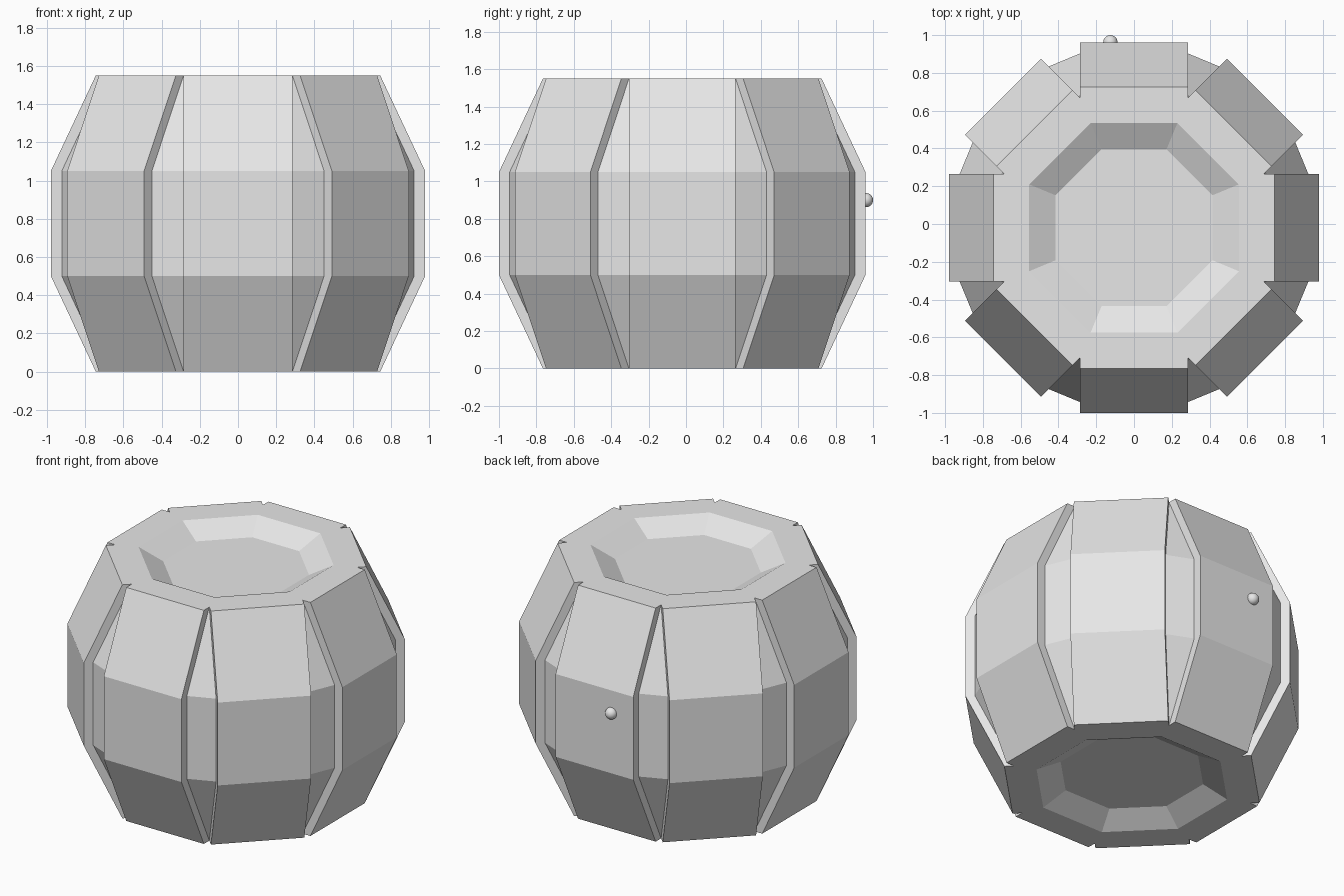
import bpy
import bmesh
from math import pi
from mathutils import Matrix, Vector

cube = bpy.data.objects.get("Cube")
if cube:
    bpy.data.objects.remove(cube, do_unlink=True)

SIDES = 8
HALF_WIDTH = 0.285   # half the width of a stave
GROOVE = 0.057       # depth of the groove between staves
CENTRE_Y = -0.02
PROFILE = [(0.745, 0.0), (0.98, 0.5), (0.98, 1.05), (0.745, 1.55)]
RIM, FLOOR, DEPTH = 0.555, 0.415, 0.08

grey = bpy.data.materials.new("plain grey")
grey.use_nodes = True
colour = (0.8, 0.8, 0.8, 1.0)
grey.diffuse_color = colour
grey.node_tree.nodes["Principled BSDF"].inputs["Base Color"].default_value = colour


def ring(bm, section, z):
    """Repeat a short section of (x, y) points around the axis."""
    return [bm.verts.new(Matrix.Rotation(i * 2 * pi / SIDES, 3, 'Z') @ Vector((x, y, z)))
            for i in range(SIDES) for x, y in section]


def bridge(bm, lower, upper):
    n = len(lower)
    for i in range(n):
        j = (i + 1) % n
        bm.faces.new((lower[i], lower[j], upper[j], upper[i]))


def octagon(bm, apothem, z):
    half = apothem * 0.4142
    return ring(bm, [(apothem, half)], z)


bm = bmesh.new()

# Staves with narrow grooves between them
rings = []
for r, z in PROFILE:
    section = [(r - GROOVE, -HALF_WIDTH), (r, -HALF_WIDTH),
               (r, HALF_WIDTH), (r - GROOVE, HALF_WIDTH)]
    rings.append(ring(bm, section, z))
for lower, upper in zip(rings, rings[1:]):
    bridge(bm, lower, upper)

# Flat ends, each with a sunken octagonal panel
for edge_ring, z, inward in ((rings[0], 0.0, 1), (rings[-1], PROFILE[-1][1], -1)):
    rim = octagon(bm, RIM, z)
    floor = octagon(bm, FLOOR, z + inward * DEPTH)
    for i in range(SIDES):
        a = edge_ring[4 * i:4 * i + 4]
        following = edge_ring[(4 * i + 4) % len(edge_ring)]
        bm.faces.new(a + [rim[i], rim[i - 1]])
        bm.faces.new((a[3], following, rim[i]))
    bridge(bm, rim, floor)
    bm.faces.new(floor)

bmesh.ops.recalc_face_normals(bm, faces=bm.faces)
mesh = bpy.data.meshes.new("barrel_body")
bm.to_mesh(mesh)
bm.free()
mesh.materials.append(grey)
body = bpy.data.objects.new("barrel_body", mesh)
body.location.y = CENTRE_Y
bpy.context.collection.objects.link(body)

# Small round knob on the back stave
bpy.ops.mesh.primitive_uv_sphere_add(segments=24, ring_count=12, radius=0.038,
                                     location=(-0.125, 0.962, 0.9))
knob = bpy.context.object
knob.name = "back_knob"
knob.data.materials.append(grey)
bpy.ops.object.shade_smooth()
